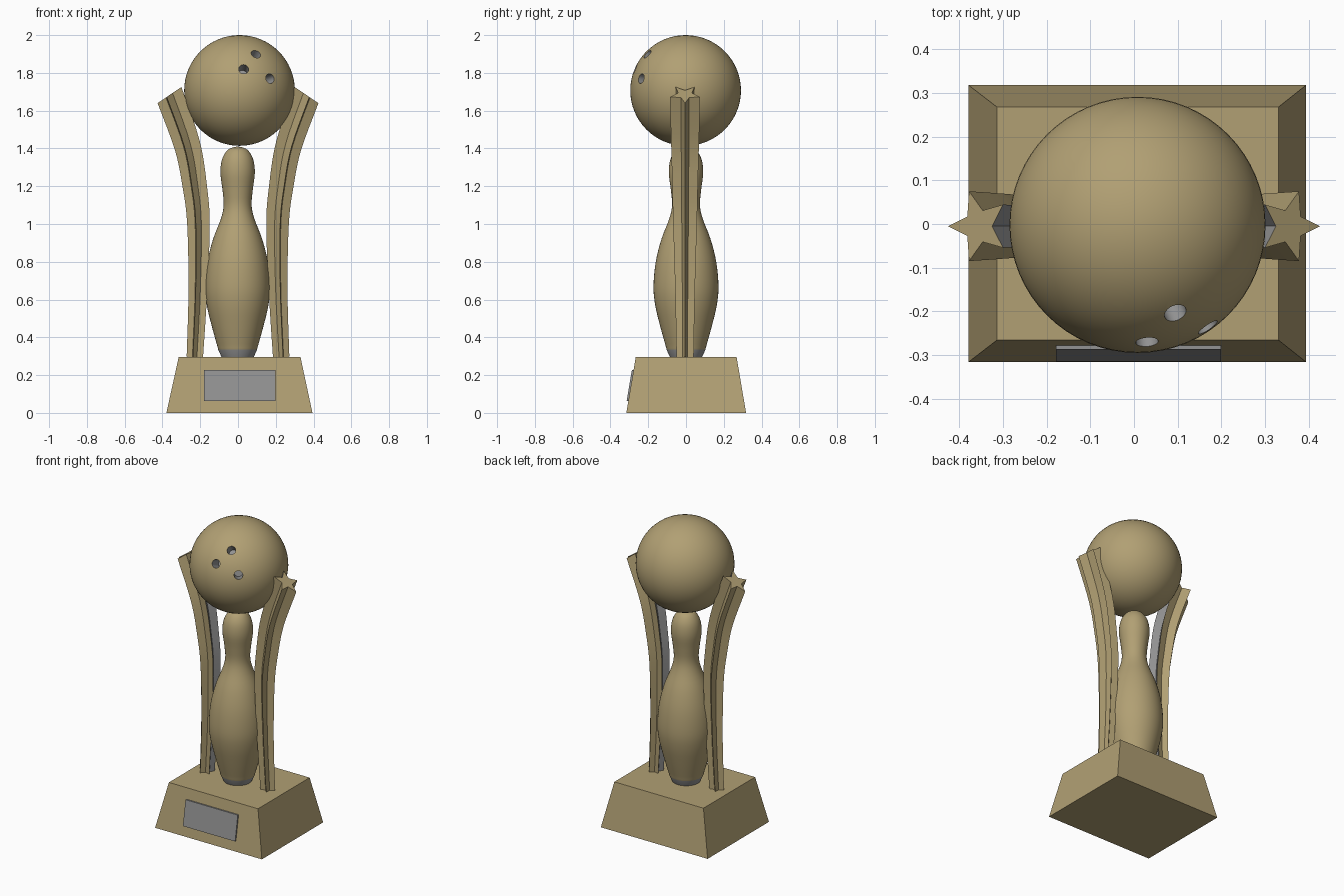
import bpy, bmesh, math
from mathutils import Vector

if "Cube" in bpy.data.objects:
    bpy.data.objects.remove(bpy.data.objects["Cube"])


def material(name, rgb):
    m = bpy.data.materials.new(name)
    m.diffuse_color = (*rgb, 1)
    m.use_nodes = True
    m.node_tree.nodes["Principled BSDF"].inputs["Base Color"].default_value = m.diffuse_color
    return m


GOLD = material("antique_gold", (0.44, 0.35, 0.173))
GREY = material("plate_grey", (0.29, 0.29, 0.29))


def spline(keys, steps):
    """Smooth curve of tuples passing through every key."""
    pts = [Vector(k) for k in keys]
    out = []
    for i in range(len(pts) - 1):
        a, b, c, d = pts[max(i - 1, 0)], pts[i], pts[i + 1], pts[min(i + 2, len(pts) - 1)]
        for s in range(steps):
            t = s / steps
            out.append(0.5 * (2 * b + (c - a) * t + (2 * a - 5 * b + 4 * c - d) * t * t
                              + (3 * b - a - 3 * c + d) * t ** 3))
    return out + [pts[-1]]


def loft(name, rings, is_grey=lambda side, z: False, smooth=None):
    """Skin a list of equal rings, cap both ends; is_grey picks the grey side faces."""
    bm = bmesh.new()
    rows = [[bm.verts.new(p) for p in ring] for ring in rings]
    n = len(rows[0])
    for lo, hi in zip(rows, rows[1:]):
        for k in range(n):
            j = (k + 1) % n
            f = bm.faces.new((lo[k], lo[j], hi[j], hi[k]))
            f.material_index = int(is_grey(k, f.calc_center_median().z))
    bm.faces.new(rows[0][::-1])
    bm.faces.new(rows[-1])
    bmesh.ops.recalc_face_normals(bm, faces=bm.faces)
    me = bpy.data.meshes.new(name)
    bm.to_mesh(me)
    bm.free()
    me.materials.append(GOLD)
    me.materials.append(GREY)
    ob = bpy.data.objects.new(name, me)
    bpy.context.collection.objects.link(ob)
    if smooth:
        shade(ob, smooth)
    return ob


def shade(ob, degrees):
    bpy.ops.object.select_all(action='DESELECT')
    bpy.context.view_layer.objects.active = ob
    ob.select_set(True)
    bpy.ops.object.shade_smooth_by_angle(angle=math.radians(degrees))


def rect(x0, x1, y0, y1, z):
    return [(x0, y0, z), (x1, y0, z), (x1, y1, z), (x0, y1, z)]


# Tapered plinth
TOP = 0.295
loft("base", [rect(-0.379, 0.394, -0.316, 0.318, 0),
              rect(-0.314, 0.331, -0.266, 0.268, TOP)])


# Name plate lying on the sloped front
def front_y(z):
    return -0.316 + 0.05 * z / TOP


loft("name_plate", [rect(-0.179, 0.199, front_y(z) - 0.009, front_y(z) + 0.005, z)
                    for z in (0.064, 0.226)], lambda k, z: True).data.polygons.foreach_set(
    "material_index", [1] * 6)

# Bowling pin: turned profile (radius, height), grey foot
profile = [(0.085, TOP), (0.103, 0.335)] + [tuple(p) for p in spline(
    [(0.105, 0.345), (0.137, 0.46), (0.163, 0.57), (0.172, 0.67), (0.160, 0.80), (0.130, 0.92),
     (0.088, 1.03), (0.074, 1.10), (0.080, 1.18), (0.091, 1.27), (0.083, 1.34),
     (0.058, 1.387), (0.030, 1.404), (0.004, 1.41)], 4)]
SEG = 48
loft("pin", [[(-0.002 + r * math.cos(a), r * math.sin(a), z)
              for a in (math.tau * k / SEG for k in range(SEG))] for r, z in profile],
     lambda k, z: z < 0.337, 30)

# Star-section arms: (x, z, tip radius, tilt in degrees) along the sweep
sweep = spline([(0.224, TOP, 0.048, -3), (0.207, 0.65, 0.055, -1), (0.203, 1.0, 0.066, 2),
                (0.222, 1.2, 0.071, 8), (0.262, 1.42, 0.077, 18), (0.356, 1.687, 0.084, 34)], 5)


def star(side, x, z, radius, tilt):
    t, ring = math.radians(tilt), []
    for k in range(10):
        r = radius * (0.45 if k % 2 else 1)
        u, v = r * math.cos(k * math.pi / 5), r * math.sin(k * math.pi / 5)
        ring.append((side * (x + u * math.cos(t)), v - 0.005, z - u * math.sin(t)))
    return ring


for side, label in ((-1, "left"), (1, "right")):
    # the groove facing the pin is grey
    loft(label + "_star_arm", [star(side, *s) for s in sweep], lambda k, z: k in (4, 5), 20)

# Ball with three drilled finger holes
CENTRE, R = Vector((0.008, -0.002, 1.707)), 0.293
bpy.ops.mesh.primitive_uv_sphere_add(segments=64, ring_count=32, radius=R, location=CENTRE)
ball = bpy.context.object
ball.name = "ball"
ball.data.materials.append(GOLD)
ball.data.materials.append(GREY)
for hx, hz in ((0.095, 1.90), (0.03, 1.82), (0.17, 1.77)):
    dx, dz = hx - CENTRE.x, hz - CENTRE.z
    d = Vector((dx, -math.sqrt(R * R - dx * dx - dz * dz), dz)).normalized()
    bpy.ops.mesh.primitive_cylinder_add(vertices=24, radius=0.026, depth=0.16,
                                        location=CENTRE + d * R,
                                        rotation=d.to_track_quat('Z', 'Y').to_euler())
    cutter = bpy.context.object
    cutter.hide_render = True
    bpy.context.view_layer.objects.active = ball
    mod = ball.modifiers.new("hole", 'BOOLEAN')
    mod.operation, mod.solver, mod.object = 'DIFFERENCE', 'EXACT', cutter
    bpy.ops.object.modifier_apply(modifier=mod.name)
    bpy.data.objects.remove(cutter)
for p in ball.data.polygons:
    p.material_index = int(p.normal.dot(p.center.normalized()) < 0.9 or p.center.length < R * 0.95)
shade(ball, 30)
